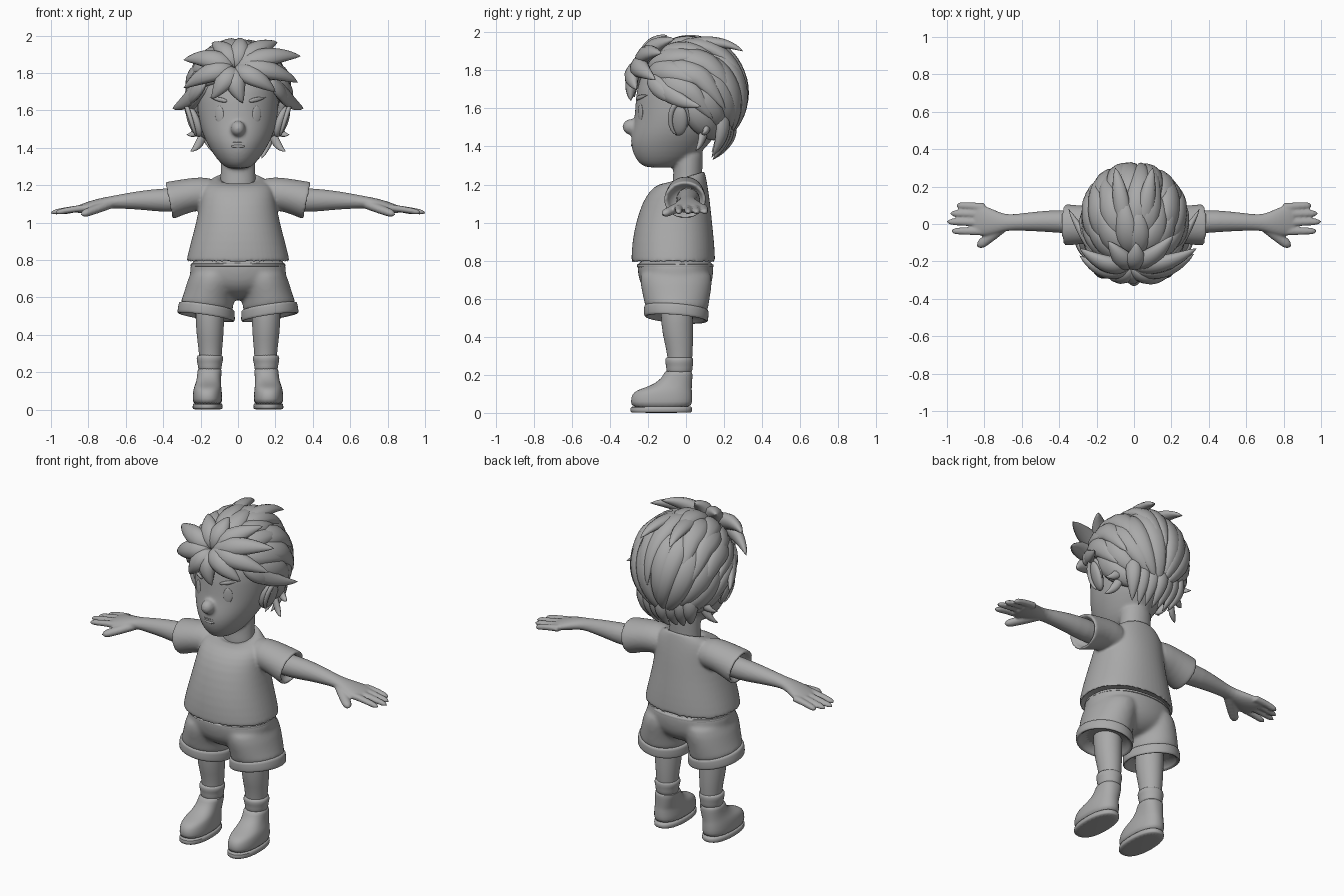
import bpy, bmesh, math, random
from mathutils import Vector, Matrix

random.seed(4)
cube = bpy.data.objects.get("Cube")
if cube:
    bpy.data.objects.remove(cube, do_unlink=True)

# One plain clay colour for everything
clay = bpy.data.materials.new("clay_grey")
clay.use_nodes = True
tone = (0.4, 0.4, 0.4, 1)
clay.diffuse_color = tone
clay.node_tree.nodes["Principled BSDF"].inputs["Base Color"].default_value = tone


def finish(name, bm, mirror=False, subdivide=0):
    """Turn a bmesh into a smooth object, optionally mirrored across x."""
    bmesh.ops.recalc_face_normals(bm, faces=bm.faces)
    mesh = bpy.data.meshes.new(name)
    bm.to_mesh(mesh)
    bm.free()
    mesh.shade_smooth()
    mesh.set_sharp_from_angle(angle=math.radians(65))
    mesh.materials.append(clay)
    obj = bpy.data.objects.new(name, mesh)
    bpy.context.collection.objects.link(obj)
    if mirror:
        obj.modifiers.new("Mirror", 'MIRROR').use_mirror_merge = False
    if subdivide:
        mod = obj.modifiers.new("Subdivision", 'SUBSURF')
        mod.levels = mod.render_levels = subdivide
    return obj


def fuse(name, parts, voxel, rounds):
    """Melt overlapping closed parts into one soft surface."""
    bpy.context.view_layer.update()
    graph = bpy.context.evaluated_depsgraph_get()
    bm = bmesh.new()
    for part in parts:
        bm.from_mesh(part.evaluated_get(graph).to_mesh())
    for part in parts:
        bpy.data.objects.remove(part, do_unlink=True)
    obj = finish(name, bm)
    remesh = obj.modifiers.new("Remesh", 'REMESH')
    remesh.mode, remesh.voxel_size, remesh.use_smooth_shade = 'VOXEL', voxel, True
    soften = obj.modifiers.new("Soften", 'SMOOTH')
    soften.factor, soften.iterations = 0.5, rounds


def skin(bm, rings):
    """Bridge rings of vertices and cap both ends."""
    n = len(rings[0])
    for a, b in zip(rings, rings[1:]):
        for i in range(n):
            j = (i + 1) % n
            bm.faces.new((a[i], a[j], b[j], b[i]))
    bm.faces.new(rings[0])
    bm.faces.new(rings[-1])


def loft(name, sections, axis="z", mirror=False, power=2, sides=28):
    """Sections: position, low and high of both cross axes, then optional tilts."""
    bm = bmesh.new()
    rings = []
    for pos, a0, a1, b0, b1, *tilt in sections:
        ta, tb = tilt or (0, 0)
        ring = []
        for i in range(sides):
            t = math.tau * i / sides
            c, s = math.cos(t), math.sin(t)
            da = math.copysign(abs(c) ** (2 / power), c) * (a1 - a0) / 2
            db = math.copysign(abs(s) ** (2 / power), s) * (b1 - b0) / 2
            a, b, h = (a0 + a1) / 2 + da, (b0 + b1) / 2 + db, pos + ta * da + tb * db
            ring.append(bm.verts.new((a, b, h) if axis == "z" else (h, a, b)))
        rings.append(ring)
    skin(bm, rings)
    return finish(name, bm, mirror, 1)


def lock_shape(u):
    return max(math.sin(math.pi * u ** 0.75), 0) ** 0.75 + 0.015


def finger_shape(u):
    return (1 - 0.25 * u) * math.sqrt(max(1 - max(0, (u - 0.8) / 0.2) ** 2, 0.02))


def strand(name, path, width, thick, shape=lock_shape, mirror=False, centre=(0, 0.03, 1.67)):
    """Sweep a flattened, tapering section along a path of points."""
    bm = bmesh.new()
    rings = []
    last = len(path) - 1
    for k, p in enumerate(path):
        along = (path[min(k + 1, last)] - path[max(k - 1, 0)]).normalized()
        side = along.cross(p - Vector(centre)).normalized()
        out = side.cross(along)
        r = shape(k / last)
        ring = []
        for i in range(10):
            t = math.tau * i / 10
            ring.append(bm.verts.new(p + side * math.cos(t) * width * r + out * math.sin(t) * thick * r))
        rings.append(ring)
    skin(bm, rings)
    return finish(name, bm, mirror)


def bend(a, b, c, steps=14):
    a, b, c = Vector(a), Vector(b), Vector(c)
    return [a * (1 - u) ** 2 + b * 2 * u * (1 - u) + c * u * u for u in (i / steps for i in range(steps + 1))]


def ball(name, centre, radii, turn=(0, 0, 0), mirror=False):
    bm = bmesh.new()
    bmesh.ops.create_uvsphere(bm, u_segments=24, v_segments=16, radius=1)
    spin = Matrix.Identity(4)
    for angle, axis in zip(turn, "XYZ"):
        spin = Matrix.Rotation(math.radians(angle), 4, axis) @ spin
    bm.transform(Matrix.Translation(centre) @ spin @ Matrix.Diagonal((*radii, 1)))
    return finish(name, bm, mirror)


# Shirt: body with a recessed hem and a dipped collar, melted with the sleeves
shirt_body = loft("shirt_body", [
    (.84, -.25, .25, -.26, .13), (.795, -.262, .262, -.272, .14), (.788, -.274, .274, -.285, .152),
    (.80, -.278, .278, -.289, .155), (.9, -.252, .252, -.284, .149), (1.0, -.225, .225, -.264, .138),
    (1.1, -.205, .205, -.233, .128), (1.17, -.2, .2, -.19, .118), (1.215, -.175, .175, -.145, .108, 0, .1),
    (1.238, -.125, .125, -.105, .098, 0, .3), (1.243, -.105, .105, -.09, .09, 0, .35),
    (1.22, -.09, .09, -.08, .08, 0, .35)], power=2.2)
sleeves = loft("sleeves", [
    (.1, -.085, .085, 1.06, 1.235), (.2, -.1, .095, 1.07, 1.245), (.28, -.107, .098, 1.047, 1.235),
    (.362, -.117, .107, 1.019, 1.218, .0, .2), (.372, -.115, .105, 1.02, 1.216, 0, .2),
    (.37, -.096, .086, 1.039, 1.196, 0, .2), (.32, -.08, .08, 1.045, 1.19, 0, .2)], axis="x", mirror=True)
fuse("shirt", [shirt_body, sleeves], .008, 4)

# Shorts: seat and legs melted together, plus a waistband and turned cuffs
seat = loft("seat", [
    (.585, -.05, .05, -.1, .03), (.61, -.13, .13, -.18, .09), (.66, -.23, .23, -.235, .132),
    (.72, -.264, .264, -.253, .144), (.78, -.254, .254, -.258, .145), (.81, -.247, .247, -.252, .137)], power=2.2)
shorts_legs = loft("shorts_legs", [
    (.77, .0, .245, -.25, .138), (.68, .0, .274, -.243, .14), (.6, .022, .297, -.224, .125),
    (.55, .026, .311, -.217, .116, .15, -.08), (.53, .03, .31, -.21, .11, .15, -.08)], mirror=True)
fuse("shorts", [seat, shorts_legs], .01, 14)
loft("waistband", [(.762, -.25, .25, -.255, .14), (.765, -.256, .256, -.261, .148),
                   (.782, -.255, .255, -.26, .146), (.786, -.24, .24, -.25, .135)], power=2.2)
loft("shorts_cuff", [
    (.558, .04, .3, -.2, .1, .15, -.08), (.552, .019, .315, -.219, .118, .15, -.08),
    (.545, .017, .319, -.222, .12, .15, -.08), (.5, .015, .326, -.222, .118, .15, -.08),
    (.492, .019, .322, -.217, .114, .15, -.08), (.495, .036, .304, -.198, .095, .15, -.08),
    (.54, .05, .29, -.18, .08, .15, -.08)], mirror=True)

# Legs, rolled socks and boots
loft("leg", [(.65, .07, .235, -.14, .04), (.45, .074, .226, -.131, .036), (.37, .08, .218, -.113, .038),
             (.3, .087, .208, -.096, .033), (.2, .09, .205, -.095, .03)], mirror=True)
loft("sock", [(.2, .09, .21, -.1, .028), (.225, .087, .214, -.104, .034), (.25, .085, .217, -.105, .036),
              (.265, .078, .222, -.11, .039), (.287, .079, .221, -.109, .038), (.294, .09, .21, -.1, .028)], mirror=True)
loft("boot", [
    (.02, .085, .24, -.288, .03), (.06, .084, .243, -.291, .033), (.095, .086, .241, -.286, .033),
    (.118, .089, .236, -.262, .031), (.133, .09, .23, -.215, .031), (.153, .091, .223, -.165, .032),
    (.185, .089, .218, -.126, .034), (.215, .085, .217, -.114, .035), (.222, .1, .205, -.1, .022)],
    mirror=True, power=2.3)
loft("boot_sole", [(0, .086, .24, -.29, .03), (.005, .082, .243, -.293, .033),
                   (.032, .082, .243, -.293, .033), (.036, .09, .235, -.28, .028)], mirror=True, power=2.3)

# Arms melted with fingers and thumbs
arm_parts = [loft("arm", [
    (.2, -.06, .07, 1.06, 1.19), (.4, -.048, .076, 1.054, 1.184), (.5, -.04, .069, 1.068, 1.173),
    (.6, -.036, .057, 1.073, 1.157), (.67, -.034, .049, 1.078, 1.143), (.72, -.047, .062, 1.069, 1.134),
    (.78, -.064, .092, 1.057, 1.12), (.84, -.064, .11, 1.049, 1.098), (.865, -.052, .107, 1.05, 1.087)],
    axis="x", mirror=True)]
fingers = {"index": (-.038, -.038, .978), "middle": (.006, .012, 1.004), "ring": (.05, .056, .985),
           "little": (.088, .098, .95)}
for label, (y0, y1, tip) in fingers.items():
    arm_parts.append(strand(label, bend((.8, y0, 1.08), (.88, y1, 1.074), (tip, y1, 1.052)),
                            .024, .02, finger_shape, True, (.9, 0, -9)))
arm_parts.append(strand("thumb", bend((.69, .0, 1.1), (.76, -.065, 1.07), (.838, -.122, 1.043)), .034, .028,
                        finger_shape, True, (.8, 0, -9)))
fuse("arms", arm_parts, .007, 3)

# Head, neck and nose melted together
neck = loft("neck", [(1.15, -.1, .1, -.08, .09), (1.22, -.095, .095, -.07, .085), (1.29, -.092, .092, -.065, .085),
                     (1.42, -.1, .1, -.07, .1)])
skull = loft("skull", [
    (1.288, -.045, .045, -.2, -.06), (1.3, -.075, .075, -.235, -.02), (1.34, -.115, .115, -.27, .05),
    (1.4, -.153, .153, -.291, .11), (1.46, -.185, .185, -.289, .16), (1.53, -.207, .207, -.274, .19),
    (1.6, -.217, .217, -.267, .2), (1.7, -.221, .221, -.263, .21), (1.8, -.2, .2, -.226, .19),
    (1.87, -.14, .14, -.15, .13), (1.9, -.06, .06, -.07, .06)], sides=32)
nose = ball("nose", (0, -.289, 1.503), (.039, .045, .042))
fuse("head", [neck, skull, nose], .009, 8)


def face_point(x, z, lift=0.0):
    return Vector((x, -.033 - .234 * math.sqrt(1 - (x / .214) ** 2) - lift, z))


# Face details
ball("eye", face_point(.1, 1.58), (.026, .006, .044), (0, 0, 28), True)
strand("eyebrow", [face_point(.055 + .095 * u / 10, 1.648 + .022 * u / 10, .002) for u in range(11)],
       .012, .007, mirror=True)
ball("lower_lip", (0, -.278, 1.408), (.038, .012, .009))
strand("mouth", bend((-.045, -.278, 1.426), (0, -.294, 1.43), (.045, -.278, 1.426)), .003, .003)
ball("ear", (.235, -.04, 1.54), (.028, .052, .088), (-10, 18, -25), True)
rim = [Vector((.25 + .026 * math.sin(a), -.035 - .048 * math.cos(a), 1.542 + .084 * math.sin(a)))
       for a in (math.radians(-75 + 18 * i) for i in range(17))]
strand("ear_rim", rim, .014, .012, mirror=True)

# Hair cap, trimmed along the hairline
crown = Vector((0, .03, 1.67))
bm = bmesh.new()
bmesh.ops.create_uvsphere(bm, u_segments=32, v_segments=20, radius=1)
bm.transform(Matrix.Translation(crown) @ Matrix.Diagonal((.236, .25, .26, 1)))
bmesh.ops.bisect_plane(bm, geom=bm.verts[:] + bm.edges[:] + bm.faces[:], plane_co=(0, 0, 1.62),
                       plane_no=(0, .5, .85), clear_inner=True)
bmesh.ops.holes_fill(bm, edges=[e for e in bm.edges if e.is_boundary])
finish("hair_cap", bm)

# Layered locks running from the front whorl over the head, then down to the nape
whorl, nape = Vector((0, -.887, .46)), Vector((0, .62, -.78))
lift_dir, side_dir = Vector((0, .46, .887)), Vector((1, 0, 0))


def hair_path(phi, start, end, raise_root, flick, swirl):
    path = []
    for i in range(21):
        u = i / 20
        th, ph = math.radians(start + (end - start) * u), math.radians(phi + swirl * u)
        pull = whorl if th < math.pi / 2 else nape
        d = (lift_dir * math.cos(ph) + side_dir * math.sin(ph)) * math.sin(th) + pull * abs(math.cos(th))
        d = d.normalized() * (raise_root + .06 * math.sin(math.pi * u) + flick * u ** 3)
        path.append(crown + Vector((d.x * .249, d.y * .264, d.z * .272)))
    return path


layers = [("under", 11, 100, 75, 166, .95, .12), ("middle", 9, 94, 38, 132, .97, .15), ("top", 8, 80, 8, 92, .96, .16)]
for label, count, spread, start, end, root, flick in layers:
    for k in range(count):
        phi = -spread + 2 * spread * k / (count - 1) + random.uniform(-4, 4)
        path = hair_path(phi, start + random.uniform(-5, 5), end + random.uniform(-12, 12), root,
                         flick * random.uniform(.5, 1.2), random.uniform(-9, 9))
        strand(f"hair_{label}_{k}", path, .064, .036)
strand("crown_lock", bend((.04, -.1, 1.91), (.07, .16, 1.99), (.1, .3, 1.9)), .045, .03, mirror=True)

# Nape locks and tufts behind the ears
for k in range(7):
    x = -.15 + .05 * k
    low = 1.305 + random.uniform(0, .04) + abs(x) * .2
    strand(f"nape_lock_{k}", bend((x * 1.05, .17, 1.62), (x * 1.25, .32 - abs(x) * .6, 1.48),
                                  (x * .85, .15 - abs(x) * .1, low)), .042, .028)
strand("ear_tuft_low", bend((.17, .1, 1.54), (.19, .09, 1.41), (.255, .05, 1.38)), .025, .018, mirror=True)
strand("ear_tuft_high", bend((.18, .11, 1.57), (.21, .12, 1.46), (.275, .08, 1.47)), .025, .018, mirror=True)
strand("temple_lock", bend((.18, -.18, 1.78), (.25, -.1, 1.64), (.35, .08, 1.61)), .045, .028, mirror=True)
strand("temple_wisp", bend((.17, -.2, 1.76), (.25, -.14, 1.68), (.27, -.04, 1.63)), .04, .022, mirror=True)

# Fringe fanning out of the whorl: middle and tip of each lock
fringe = [((.14, -.25, 1.91), (.335, -.13, 1.89)), ((.15, -.3, 1.85), (.32, -.16, 1.75)),
          ((.08, -.32, 1.8), (.2, -.26, 1.7)), ((-.03, -.3, 1.76), (.025, -.29, 1.64)),
          ((-.06, -.31, 1.78), (-.14, -.27, 1.66)), ((-.14, -.3, 1.83), (-.29, -.17, 1.72)),
          ((-.14, -.25, 1.9), (-.29, -.13, 1.87)), ((-.05, -.21, 1.93), (-.14, -.09, 1.96)),
          ((.02, -.21, 1.94), (.01, -.1, 1.985)), ((.09, -.21, 1.94), (.21, -.06, 1.965))]
for k, (middle, tip) in enumerate(fringe):
    strand(f"fringe_{k}", bend((-.02, -.22, 1.82), middle, tip), .056, .042)
